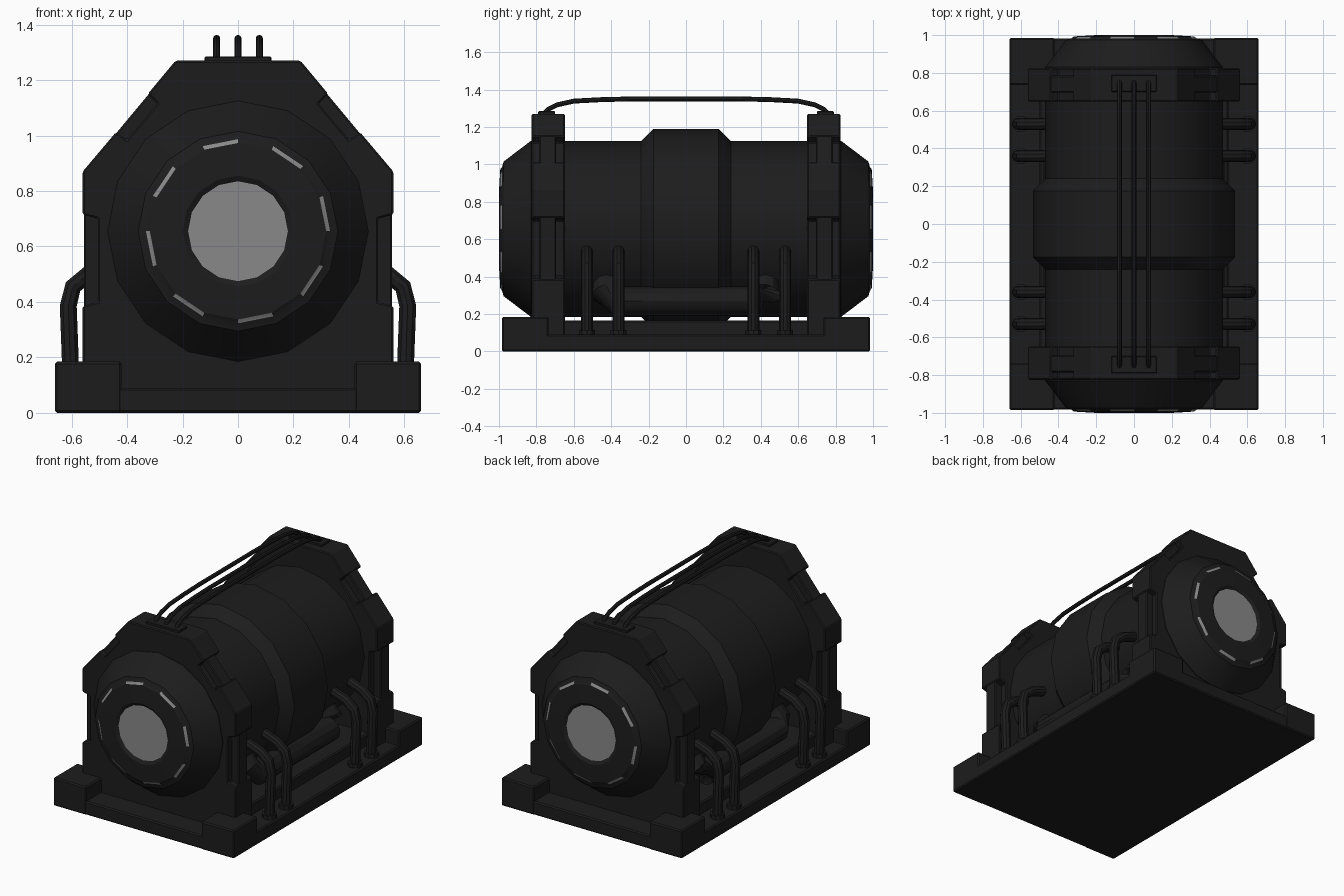
import bpy, bmesh, math
from mathutils import Vector

if "Cube" in bpy.data.objects:
    bpy.data.objects.remove(bpy.data.objects["Cube"])


def material(name, v):
    m = bpy.data.materials.new(name)
    m.diffuse_color = (v, v, v, 1)
    m.use_nodes = True
    m.node_tree.nodes["Principled BSDF"].inputs["Base Color"].default_value = m.diffuse_color
    return m


DARK = material("dark_metal", 0.012)
GLOW = material("grey_light", 0.25)


def make(name, bm, mats=(DARK,), bevel=0.0, smooth=False):
    bmesh.ops.recalc_face_normals(bm, faces=bm.faces)
    me = bpy.data.meshes.new(name)
    bm.to_mesh(me)
    bm.free()
    for m in mats:
        me.materials.append(m)
    ob = bpy.data.objects.new(name, me)
    bpy.context.collection.objects.link(ob)
    if bevel:
        b = ob.modifiers.new("bevel", 'BEVEL')
        b.width, b.segments, b.limit_method = bevel, 1, 'ANGLE'
    if smooth:
        bpy.context.view_layer.objects.active = ob
        ob.select_set(True)
        bpy.ops.object.shade_smooth_by_angle(angle=math.radians(30))
        ob.select_set(False)
    return ob


def box(name, x, y, z, bevel=0.008):
    bm = bmesh.new()
    bmesh.ops.create_cube(bm, size=1)
    for v in bm.verts:
        v.co = [(a + b) / 2 + c * (b - a) for c, (a, b) in zip(v.co, (x, y, z))]
    return make(name, bm, bevel=bevel)


def extrude_profile(name, half, y0, y1):
    # right-half outline in x,z mirrored across x = 0, extruded along y
    pts = half + [(-x, z) for x, z in reversed(half)]
    bm = bmesh.new()
    f = bm.faces.new([bm.verts.new((x, y0, z)) for x, z in pts])
    r = bmesh.ops.extrude_face_region(bm, geom=[f])
    bmesh.ops.translate(bm, vec=(0, y1 - y0, 0),
                        verts=[g for g in r["geom"] if isinstance(g, bmesh.types.BMVert)])
    return make(name, bm, bevel=0.006)


def pipe(name, pts, radius, sides=10):
    # sweep a ring along a path
    pts = [Vector(p) for p in pts]
    bm, rings = bmesh.new(), []
    for i, p in enumerate(pts):
        t = (pts[min(i + 1, len(pts) - 1)] - pts[max(i - 1, 0)]).normalized()
        ref = Vector((1, 0, 0)) if all(abs(q.x - pts[0].x) < 1e-6 for q in pts) else Vector((0, 1, 0))
        if abs(t.dot(ref)) > 0.9:
            ref = Vector((0, 0, 1))
        u = (ref - t * ref.dot(t)).normalized()
        w = t.cross(u)
        rings.append([bm.verts.new(p + radius * (u * math.cos(a) + w * math.sin(a)))
                      for a in (2 * math.pi * k / sides for k in range(sides))])
    for a, b in zip(rings, rings[1:]):
        for k in range(sides):
            n = (k + 1) % sides
            bm.faces.new((a[k], a[n], b[n], b[k]))
    bm.faces.new(rings[0])
    bm.faces.new(rings[-1])
    return make(name, bm, smooth=True)


# Tank: 16-sided lathe around y with end discs and alternating light slits
N, CZ = 16, 0.655
half = [(-0.988, 0.18), (-1.0, 0.20), (-0.993, 0.318), (-0.983, 0.332),
        (-0.975, 0.36), (-0.83, 0.47), (-0.24, 0.47), (-0.175, 0.535)]
profile = half + [(-y, r) for y, r in reversed(half)]
bm = bmesh.new()
rings = [[bm.verts.new((r * math.cos(a), y, CZ + r * math.sin(a)))
          for a in (math.pi / 2 + 2 * math.pi * k / N for k in range(N))] for y, r in profile]
for j, (a, b) in enumerate(zip(rings, rings[1:])):
    for k in range(N):
        n = (k + 1) % N
        f = bm.faces.new((a[k], a[n], b[n], b[k]))
        if j in (2, len(profile) - 4) and k % 2 == 0:
            f.material_index = 1
for ring in (rings[0], rings[-1]):
    bm.faces.new(ring).material_index = 1
make("tank", bm, (DARK, GLOW), smooth=True)

# Base plate, raised bed and corner blocks
box("base_plate", (-0.66, 0.66), (-0.982, 0.982), (0, 0.09))
box("base_bed", (-0.5, 0.5), (-0.72, 0.72), (0.08, 0.165))
for sx in (-1, 1):
    for sy in (-1, 1):
        box("corner_block", sorted((sx * 0.42, sx * 0.66)),
            sorted((sy * 0.735, sy * 0.985)), (0, 0.185))

# End frames: notched wide body plus full-outline narrow core
core = [(0.555, 0.08), (0.555, 0.87), (0.225, 1.265)]
body = [(0.56, 0.08), (0.56, 0.385), (0.505, 0.40), (0.505, 0.70), (0.56, 0.715),
        (0.56, 0.87), (0.44, 1.012), (0.40, 0.985), (0.29, 1.115), (0.325, 1.15),
        (0.225, 1.27)]
for s in (-1, 1):
    extrude_profile("frame_body", body, s * 0.648, s * 0.825)
    extrude_profile("frame_core", core, s * 0.695, s * 0.785)
    box("cable_plate", (-0.12, 0.12), sorted((s * 0.70, s * 0.79)), (1.26, 1.285), 0.004)

# Three overhead cables
arc = [(0.76, 1.27), (0.735, 1.295), (0.69, 1.318), (0.60, 1.338), (0.45, 1.346), (0.28, 1.35)]
path = [(-y, z) for y, z in arc] + list(reversed(arc))
for x in (-0.077, 0, 0.077):
    pipe("top_cable", [(x, y, z) for y, z in path], 0.013, 8)

# Side pipes and lower lengthwise pipes
for s in (-1, 1):
    for y in (-0.53, -0.36, 0.36, 0.53):
        pipe("side_pipe", [(s * x, y, z) for x, z in
                           ((0.602, 0.08), (0.605, 0.20), (0.612, 0.385), (0.595, 0.455),
                            (0.54, 0.50), (0.40, 0.55))], 0.032)
        pipe("pipe_foot", [(s * 0.602, y, 0.08), (s * 0.602, y, 0.115)], 0.045)
    low = [(0.30, 0.42, 0.40), (0.37, 0.43, 0.31), (0.40, 0.38, 0.27)]
    pts = [(s * x, -y, z) for x, y, z in low] + [(s * x, y, z) for x, y, z in reversed(low)]
    pipe("lower_pipe", pts, 0.078, 12)
